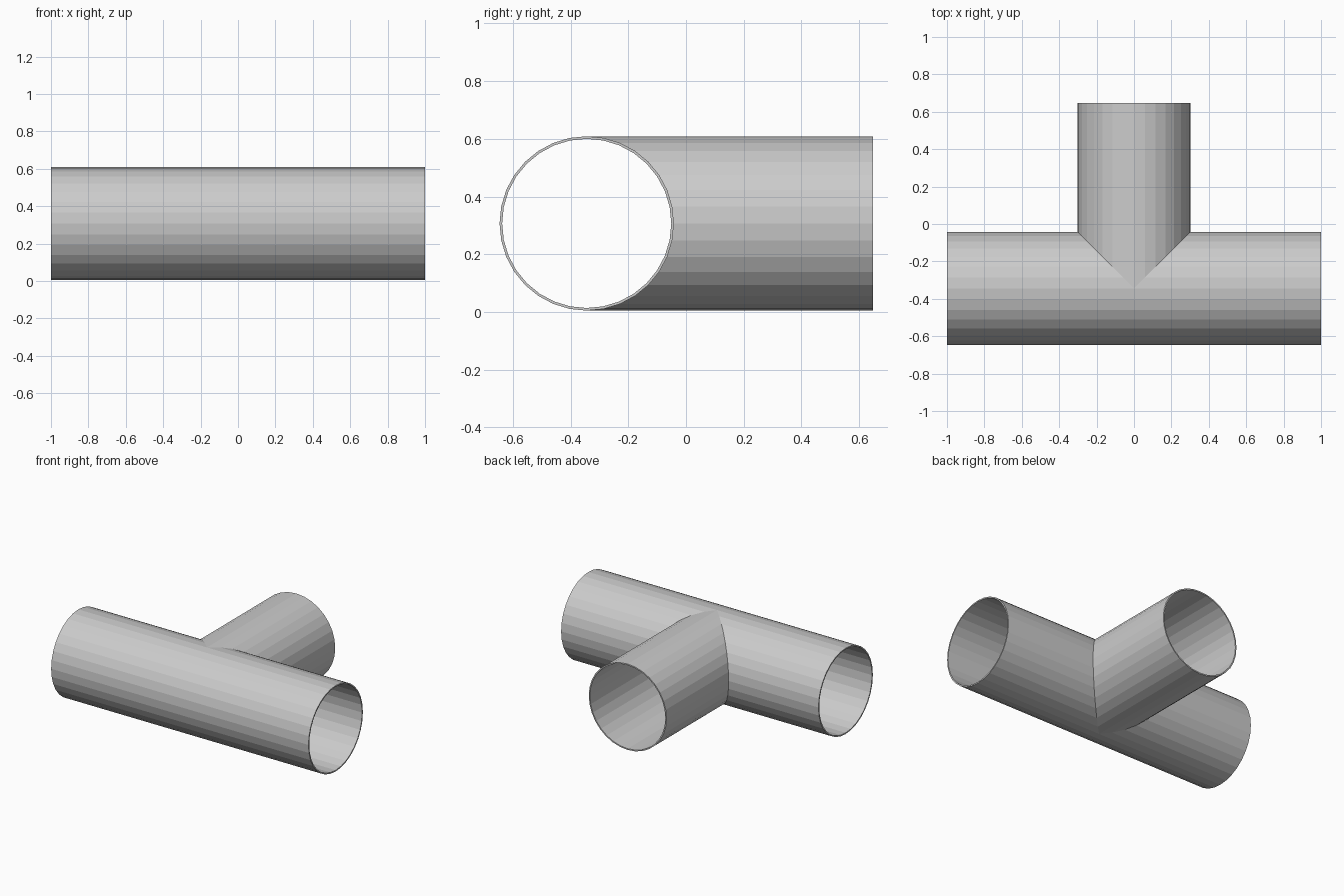
import bpy, bmesh
from math import cos, sin, tau

if "Cube" in bpy.data.objects:
    bpy.data.objects.remove(bpy.data.objects["Cube"])

SIDES = 32
R_OUT, R_IN = 0.302, 0.293      # pipe wall
YC, ZC = -0.344, 0.307          # run axis
RUN_END, BRANCH_END = 1.0, 0.648

bm = bmesh.new()


def c(i):
    v = cos(tau * i / SIDES)
    return 0.0 if abs(v) < 1e-6 else v


def run_point(r, i, x):
    return (x, YC + r * c(i), ZC + r * sin(tau * i / SIDES))


def branch_point(r, i, y):
    return (r * c(i), y, ZC + r * sin(tau * i / SIDES))


def quad(points):
    bm.faces.new([bm.verts.new(p) for p in points])


for i in range(SIDES):
    j = i + 1
    for r in (R_OUT, R_IN):
        # Both halves of the straight run, mitred where the branch enters
        for s in (-1, 1):
            quad([run_point(r, i, s * RUN_END), run_point(r, j, s * RUN_END),
                  run_point(r, j, s * max(0, r * c(j))),
                  run_point(r, i, s * max(0, r * c(i)))])
        # Branch, starting on the same mitre line
        quad([branch_point(r, i, BRANCH_END), branch_point(r, j, BRANCH_END),
              branch_point(r, j, YC + abs(r * c(j))),
              branch_point(r, i, YC + abs(r * c(i)))])
    # Rims of the three openings
    for s in (-1, 1):
        x = s * RUN_END
        quad([run_point(R_OUT, i, x), run_point(R_OUT, j, x),
              run_point(R_IN, j, x), run_point(R_IN, i, x)])
    quad([branch_point(R_OUT, i, BRANCH_END), branch_point(R_OUT, j, BRANCH_END),
          branch_point(R_IN, j, BRANCH_END), branch_point(R_IN, i, BRANCH_END)])

# Weld shared edges and close up the shell
bmesh.ops.remove_doubles(bm, verts=bm.verts, dist=0.0001)
bmesh.ops.dissolve_degenerate(bm, edges=bm.edges, dist=0.0001)
bmesh.ops.recalc_face_normals(bm, faces=bm.faces)

mesh = bpy.data.meshes.new("pipe_tee")
bm.to_mesh(mesh)
bm.free()
bpy.context.collection.objects.link(bpy.data.objects.new("pipe_tee", mesh))
